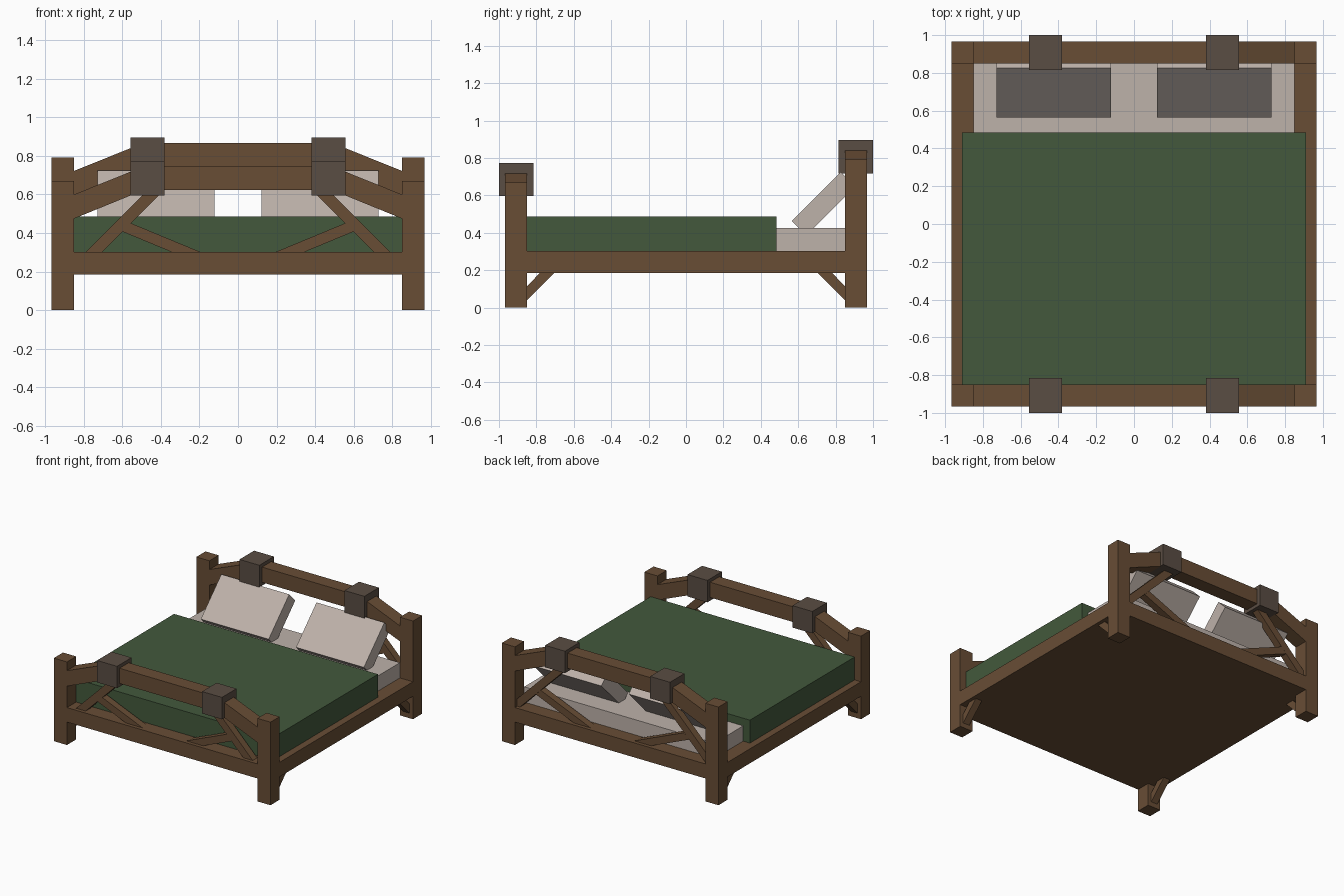
import bpy
import bmesh
import math
from mathutils import Vector

if "Cube" in bpy.data.objects:
    bpy.data.objects.remove(bpy.data.objects["Cube"])


def material(name, rgb):
    mat = bpy.data.materials.new(name)
    lin = [((c / 255 + 0.055) / 1.055) ** 2.4 for c in rgb]
    mat.diffuse_color = (*lin, 1)
    mat.use_nodes = True
    mat.node_tree.nodes["Principled BSDF"].inputs["Base Color"].default_value = mat.diffuse_color
    return mat


WOOD = material("brown wood", (104, 77, 53))
IRON = material("dark bracket", (90, 77, 67))
GREEN = material("green blanket", (67, 89, 60))
LINEN = material("pale linen", (190, 178, 170))


def prism(name, pts, axis, lo, hi, mat):
    """Extrude a 2D outline: axis 'y' takes (x, z) points, axis 'x' takes (y, z) points."""
    bm = bmesh.new()
    place = (lambda p, d: (p[0], d, p[1])) if axis == 'y' else (lambda p, d: (d, p[0], p[1]))
    face = bm.faces.new([bm.verts.new(place(p, lo)) for p in pts])
    new = bmesh.ops.extrude_face_region(bm, geom=[face])['geom']
    step = Vector((0, hi - lo, 0) if axis == 'y' else (hi - lo, 0, 0))
    bmesh.ops.translate(bm, vec=step, verts=[g for g in new if isinstance(g, bmesh.types.BMVert)])
    bmesh.ops.recalc_face_normals(bm, faces=bm.faces)
    mesh = bpy.data.meshes.new(name)
    bm.to_mesh(mesh)
    bm.free()
    mesh.materials.append(mat)
    obj = bpy.data.objects.new(name, mesh)
    bpy.context.collection.objects.link(obj)
    return obj


def box(name, x, y, z, mat):
    pts = [(x[0], z[0]), (x[1], z[0]), (x[1], z[1]), (x[0], z[1])]
    return prism(name, pts, 'y', y[0], y[1], mat)


def span(s, a, b):
    return sorted((s * a, s * b))


# Bed base with end rails between the posts
box("bed_base", (-0.967, 0.967), (-0.85, 0.85), (0.185, 0.302), WOOD)

# Footboard (side -1) and headboard (side 1, raised by a fixed lift)
for side, end, lift in ((-1, "foot", 0.0), (1, "head", 0.122)):
    y = span(side, 0.85, 0.967)
    mid = span(side, 0.88, 0.938)
    box(end + "_rail", (-0.85, 0.85), y, (0.185, 0.302), WOOD)

    # Arched top beam: flat centre with ends sloping down to the posts
    top = [(-0.85, 0.6), (-0.49, 0.745), (0.49, 0.745), (0.85, 0.6)]
    under = [(0.85, 0.475), (0.49, 0.622), (-0.49, 0.622), (-0.85, 0.475)]
    prism(end + "_beam", [(x, z + lift) for x, z in top + under], 'y', *y, WOOD)

    for s in (-1, 1):
        box(end + "_post", span(s, 0.85, 0.967), y, (0, 0.67 + lift), WOOD)
        box(end + "_bracket", span(s, 0.38, 0.557), span(side, 0.815, 1.0),
            (0.596 + lift, 0.773 + lift), IRON)

        # Long 45 degree brace from the beam down to the rail or post
        foot_x = 0.71 + lift
        z0, z1 = 0.295, 0.63 + lift
        long_brace = [(foot_x, z0), (foot_x + 0.085, z0),
                      (foot_x + 0.085 - (z1 - z0), z1), (foot_x - (z1 - z0), z1)]
        prism(end + "_long_brace", [(s * a, b) for a, b in long_brace], 'y', *mid, WOOD)

        # Short shallow brace rising from the rail to the long brace
        t = math.tan(math.radians(22.5))
        x1 = 0.555 + lift * 0.7
        short_brace = [(0.19, 0.3), (0.34, 0.3), (x1 + 0.043, 0.3 + (x1 + 0.043 - 0.34) * t),
                       (x1, 0.3 + (x1 - 0.19) * t)]
        prism(end + "_short_brace", [(s * a, b) for a, b in short_brace], 'y', *mid, WOOD)

        # Leg brace under the side of the base
        leg_brace = [(0.85, 0.04), (0.85, 0.115), (0.78, 0.186), (0.704, 0.186)]
        prism(end + "_leg_brace", [(side * a, b) for a, b in leg_brace], 'x',
              *span(s, 0.88, 0.938), WOOD)

# Bedding
box("mattress", (-0.85, 0.85), (-0.84, 0.85), (0.3, 0.425), LINEN)
box("blanket", (-0.91, 0.91), (-0.85, 0.485), (0.3, 0.487), GREEN)

# Pillows leaning back at 45 degrees
pillow = [(0.565, 0.463), (0.643, 0.385), (0.905, 0.647), (0.827, 0.725)]
for s in (-1, 1):
    prism("pillow", pillow, 'x', *span(s, 0.122, 0.728), LINEN)
